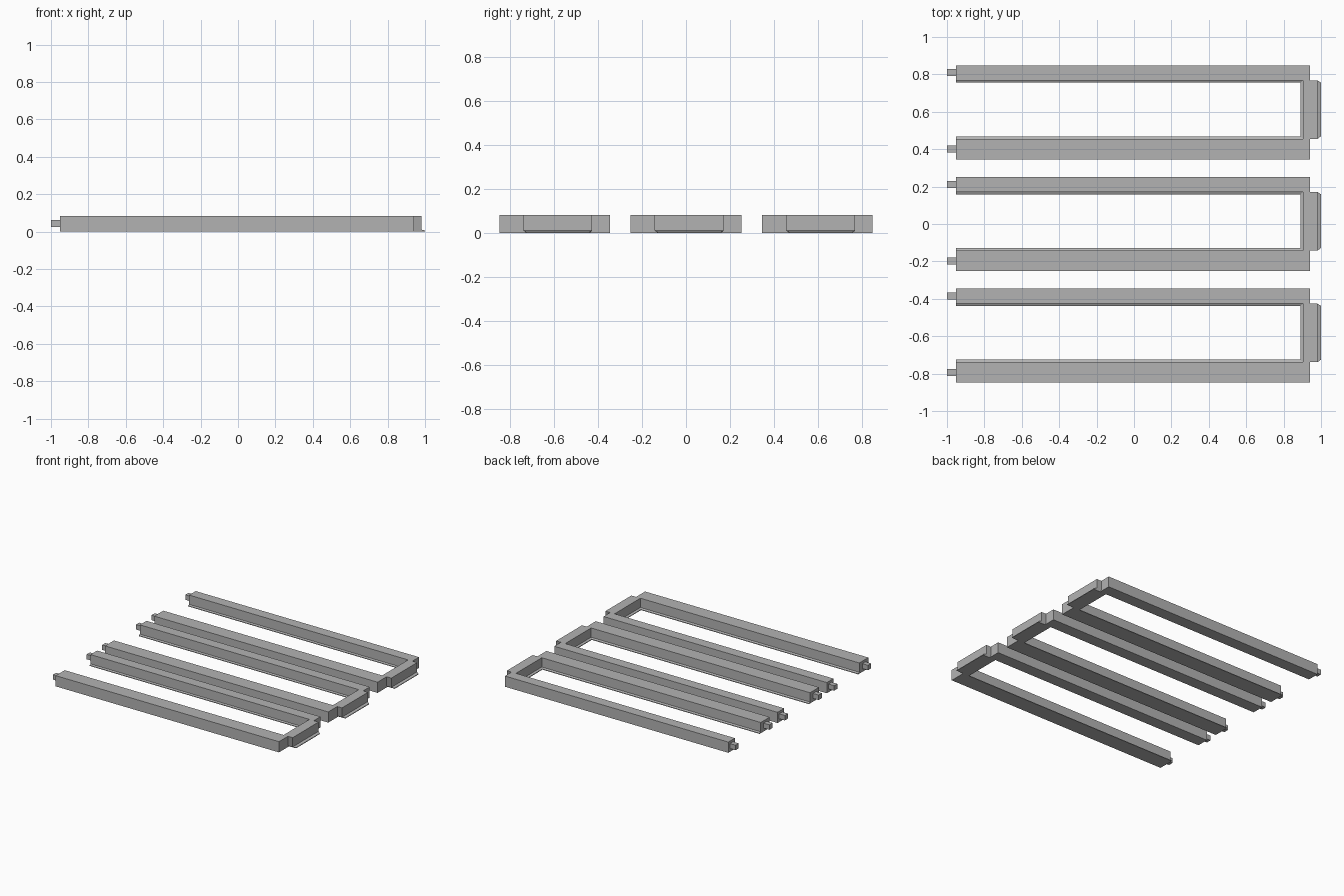
import bpy, bmesh

if "Cube" in bpy.data.objects:
    bpy.data.objects.remove(bpy.data.objects["Cube"])

HEIGHT = 0.082
LIP = 0.005      # outer thickness of the base flange
STEP = 0.011     # height where the flange meets the bar

metal = bpy.data.materials.new("grey metal")
metal.diffuse_color = (0.45, 0.45, 0.45, 1)
metal.use_nodes = True
metal.node_tree.nodes["Principled BSDF"].inputs["Base Color"].default_value = metal.diffuse_color


def prism(name, start, end):
    """Solid between two matching loops of points."""
    bm = bmesh.new()
    a = [bm.verts.new(p) for p in start]
    b = [bm.verts.new(p) for p in end]
    n = len(a)
    bm.faces.new(a)
    bm.faces.new(b[::-1])
    for i in range(n):
        j = (i + 1) % n
        bm.faces.new((a[j], a[i], b[i], b[j]))
    bmesh.ops.recalc_face_normals(bm, faces=bm.faces)
    mesh = bpy.data.meshes.new(name)
    bm.to_mesh(mesh)
    bm.free()
    mesh.materials.append(metal)
    obj = bpy.data.objects.new(name, mesh)
    bpy.context.collection.objects.link(obj)


def long_bar(name, outer, inner, lip):
    # bar with a thin flange along its inner foot
    profile = [(outer, 0), (lip, 0), (lip, LIP), (inner, STEP),
               (inner, HEIGHT), (outer, HEIGHT)]
    prism(name, [(-0.952, y, z) for y, z in profile],
          [(0.941, y, z) for y, z in profile])


def peg(name, y):
    # small square tenon on the free end of a bar
    profile = [(y - 0.019, 0.025), (y + 0.019, 0.025),
               (y + 0.019, 0.063), (y - 0.019, 0.063)]
    prism(name, [(-1.0, v, z) for v, z in profile],
          [(-0.952, v, z) for v, z in profile])


def end_bar(name, cy):
    # cross bar flanged on both sides, its foot drawn in at the ends
    profile = [(0.889, 0), (1.0, 0), (1.0, LIP), (0.981, STEP),
               (0.981, HEIGHT), (0.904, HEIGHT), (0.904, STEP), (0.889, LIP)]
    prism(name,
          [(x, cy + (-0.128 if z < STEP else -0.142), z) for x, z in profile],
          [(x, cy + (0.159 if z < STEP else 0.171), z) for x, z in profile])


# three identical U-shaped frames
for label, cy in (("front", -0.597), ("middle", 0.0), ("back", 0.597)):
    long_bar(label + "_narrow_bar", cy + 0.251, cy + 0.171, cy + 0.159)
    long_bar(label + "_wide_bar", cy - 0.251, cy - 0.142, cy - 0.128)
    peg(label + "_narrow_bar_peg", cy + 0.212)
    peg(label + "_wide_bar_peg", cy - 0.197)
    end_bar(label + "_end_bar", cy)
